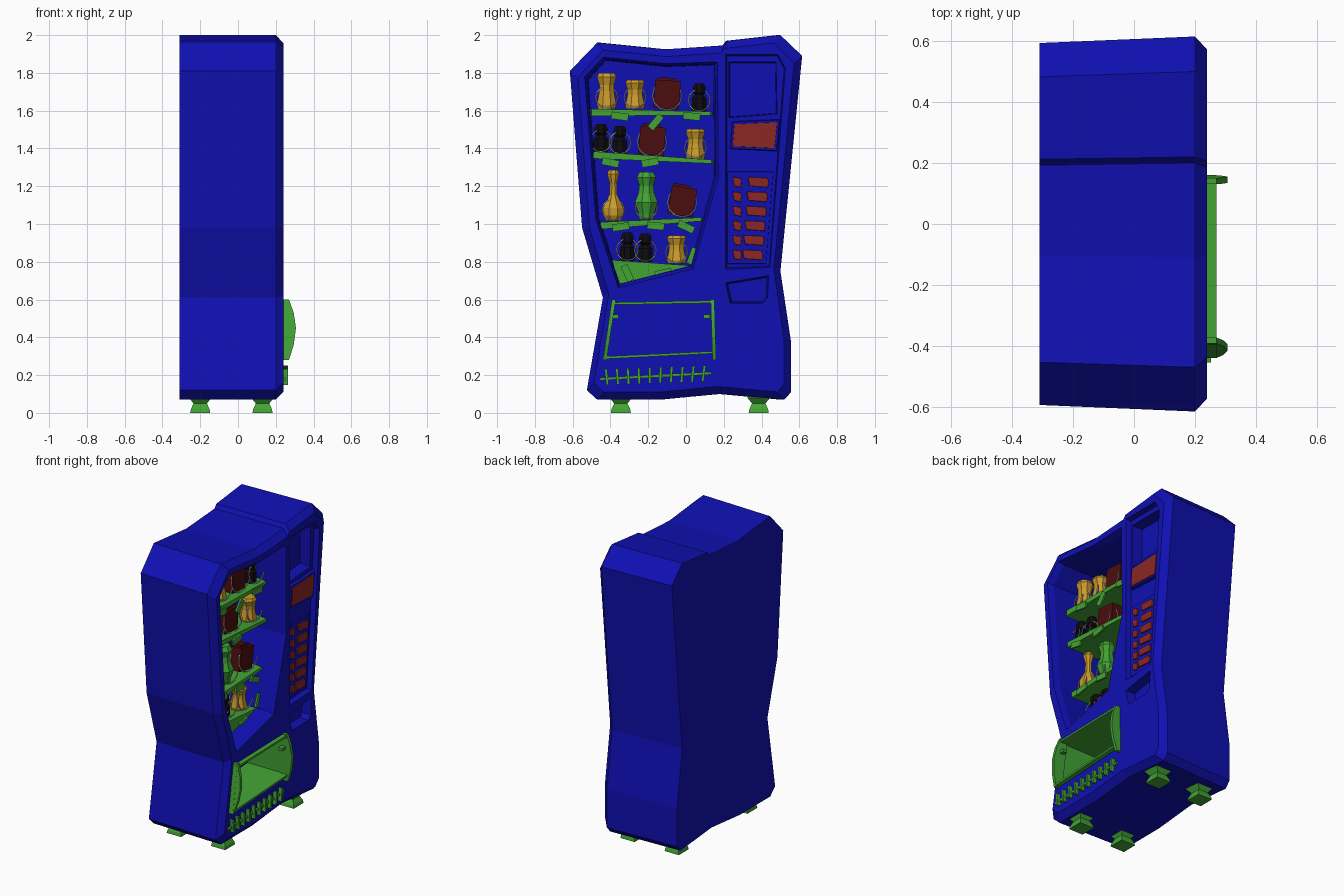
import bpy, bmesh, math
from mathutils import Matrix, Vector

cube = bpy.data.objects.get("Cube")
if cube:
    bpy.data.objects.remove(cube, do_unlink=True)


def material(name, r, g, b):
    m = bpy.data.materials.new(name)
    m.use_nodes = True
    m.diffuse_color = (r, g, b, 1)
    bsdf = m.node_tree.nodes["Principled BSDF"]
    bsdf.inputs["Base Color"].default_value = (r, g, b, 1)
    bsdf.inputs["Roughness"].default_value = 0.7
    return m


BLUE = material("cabinet blue", 0.005, 0.005, 0.45)
GREEN = material("trim green", 0.055, 0.37, 0.035)
GOLD = material("can gold", 0.6, 0.33, 0.025)
MAROON = material("box maroon", 0.07, 0.004, 0.004)
RED = material("button red", 0.26, 0.02, 0.018)
BLACK = material("bottle black", 0.004, 0.004, 0.006)


def finish(name, bm, mat):
    bmesh.ops.recalc_face_normals(bm, faces=bm.faces)
    me = bpy.data.meshes.new(name)
    bm.to_mesh(me)
    bm.free()
    me.materials.append(mat)
    ob = bpy.data.objects.new(name, me)
    bpy.context.collection.objects.link(ob)
    return ob


def loft(name, rings, mat, caps=True, loop=False):
    bm = bmesh.new()
    vs = [[bm.verts.new(p) for p in ring] for ring in rings]
    pairs = list(zip(vs, vs[1:])) + ([(vs[-1], vs[0])] if loop else [])
    for a, b in pairs:
        for i in range(len(a)):
            j = (i + 1) % len(a)
            bm.faces.new((a[i], a[j], b[j], b[i]))
    if caps and not loop:
        bm.faces.new(vs[0])
        bm.faces.new(vs[-1])
    return finish(name, bm, mat)


def scaled(poly, x, sy=1, sz=1, centre=None):
    cy, cz = centre or (sum(p[k] for p in poly) / len(poly) for k in (0, 1))
    return [(x, cy + (y - cy) * sy, cz + (z - cz) * sz) for y, z in poly]


def prism(name, poly, sections, mat, centre=None):
    return loft(name, [scaled(poly, *s, centre=centre) for s in sections], mat)


def box(name, centre, size, mat, tilt=0):
    bm = bmesh.new()
    m = Matrix.Translation(centre) @ Matrix.Rotation(math.radians(tilt), 4, "X") @ Matrix.Diagonal((*size, 1))
    bmesh.ops.create_cube(bm, size=1, matrix=m)
    return finish(name, bm, mat)


def lathe(name, profile, x, y, z, mat, sides=8, turn=0.5):
    rings = [[(x + r * math.cos((i + turn) * math.tau / sides),
               y + r * math.sin((i + turn) * math.tau / sides), z + h)
              for i in range(sides)] for r, h in profile]
    return loft(name, rings, mat)


def carve(target, cutter):
    mod = target.modifiers.new("cut", "BOOLEAN")
    mod.operation, mod.solver, mod.object = "DIFFERENCE", "EXACT", cutter
    bpy.context.view_layer.objects.active = target
    bpy.ops.object.modifier_apply(modifier=mod.name)
    bpy.data.objects.remove(cutter, do_unlink=True)


# Cabinet shell with bevelled front edge
outline = [(-.47, 1.96), (-.11, 1.925), (.2, 1.945), (.22, 1.97), (.5, 2), (.615, 1.89),
           (.5, .75), (.557, .37), (.557, .11), (.52, .07), (.18, .1), (-.14, .07),
           (-.47, .07), (-.525, .12), (-.44, .61), (-.55, .98), (-.615, 1.81)]
cabinet = prism("cabinet", outline, [(-.31, .965, 1), (.2, 1, 1), (.24, .93, .957)], BLUE, (0, 1.03))

# Display window, control panel, upper niche, coin tray and hatch recesses
window = [(-.44, 1.885), (-.1, 1.85), (.17, 1.86), (.175, 1.25), (.04, .76),
          (-.36, .66), (-.48, 1.02), (-.54, 1.78)]
carve(cabinet, prism("window_cut", window, [(.26, 1.01, 1.01), (.2, .95, .97), (-.12, .93, .96)], BLUE))
panel = [(.205, 1.9), (.49, 1.9), (.53, 1.83), (.445, .765), (.205, .755)]
carve(cabinet, prism("panel_cut", panel, [(.26, 1, 1), (.205, .93, .98)], BLUE))
niche = [(.225, 1.86), (.48, 1.86), (.485, 1.58), (.225, 1.56)]
carve(cabinet, prism("niche_cut", niche, [(.26, 1, 1), (.13, .94, .95)], BLUE))
tray = [(.205, .69), (.44, .73), (.435, .61), (.41, .58), (.23, .58)]
carve(cabinet, prism("tray_cut", tray, [(.26, 1, 1), (.18, .88, .85)], BLUE))
hatch = [(-.44, .285), (-.395, .585), (.145, .595), (.155, .315)]
carve(cabinet, prism("hatch_cut", hatch, [(.26, .99, .99), (-.04, .99, .99)], BLUE))

# Hatch tunnel lining, curved cheeks and hinge tabs
loft("hatch_frame", [scaled(hatch, -.03), scaled(hatch, .27), scaled(hatch, .27, .96, .91),
                     scaled(hatch, -.03, .96, .91)], GREEN, loop=True)
cheek = [(.22, .28), (.27, .28), (.295, .36), (.307, .45), (.295, .53), (.27, .6), (.22, .6)]
for side, y0, lean in (("right", -.44, .15), ("left", .14, -.03)):
    loft("hatch_cheek_" + side, [[(x, y0 + t + lean * (z - .28), z) for x, z in cheek]
                                 for t in (0, .02)], GREEN)
for y in (-.375, .11):
    box("hinge_tab", (.25, y, .51), (.03, .035, .02), GREEN)

# Vent rail with pegs
box("vent_rail", (.245, -.16, .195), (.015, .59, .015), GREEN, 3)
for i in range(10):
    y = -.42 + i * .057
    box("vent_peg", (.25, y, .19 + i * .002), (.03, .014, .085), GREEN, 6 - i * 1.5)

# Hourglass feet
for x in (-.2, .13):
    for y in (-.345, .385):
        lathe("foot", [(.075, 0), (.07, .02), (.05, .05), (.085, .08), (.085, .1)], x, y, 0, GREEN, 4)

# Screen with raised surround
screen = [(.255, 1.53), (.485, 1.54), (.47, 1.4), (.245, 1.41)]
prism("screen_surround", screen, [(.19, 1.12, 1.25), (.225, 1.08, 1.15)], BLUE)
prism("screen", screen, [(.22, 1, 1), (.229, .98, .97)], RED)

# Keypad backing and two columns of keys
keypad = [(.215, 1.28), (.465, 1.28), (.425, .785), (.215, .785)]
prism("keypad_plate", keypad, [(.19, 1, 1), (.212, .97, .98)], BLUE)
for row in range(6):
    z, shift = 1.22 - row * .077, row * .006
    for a, b in ((.245, .295), (.325 - shift, .44 - shift)):
        key = [(a, z + .03), (b - .012, z + .026), (b, z + .012), (b - .004, z - .028), (a + .01, z - .02)]
        prism("key", key, [(.205, 1, 1), (.221, .94, .9)], RED)

# Shelves with tilted price tags
for y0, y1, z0, z1 in ((-.51, .14, 1.59, 1.585), (-.51, .145, 1.365, 1.33), (-.46, .09, .99, 1.025)):
    slab = [(y0, z0 - .018), (y1, z1 - .01), (y1, z1 + .01), (y0, z0 + .02)]
    prism("shelf", slab, [(-.13, .97, 1), (.06, 1, 1), (.12, .97, 1)], GREEN)
prism("bottom_shelf", [(-.4, .81), (.02, .78), (-.02, .745), (-.16, .7), (-.355, .665)],
      [(-.13, 1, 1), (.12, 1, 1)], GREEN)
for y, z, tilt in ((-.35, 1.57, -8), (-.16, 1.54, 50), (.03, 1.57, -6), (-.4, 1.325, -12),
                   (-.19, 1.325, 10), (-.345, .985, 8), (-.16, .99, -5), (0, .985, -25),
                   (-.31, .74, -65), (-.12, .74, 12), (.035, .83, 70)):
    box("price_tag", (.125, y, z), (.012, .09, .038), GREEN, tilt)


# Products, each held by a wire coil
def coil(y, z, r):
    cu = bpy.data.curves.new("wire_coil", "CURVE")
    cu.dimensions, cu.bevel_depth, cu.bevel_resolution = "3D", .004, 0
    sp = cu.splines.new("POLY")
    n = 37
    sp.points.add(n - 1)
    for i, p in enumerate(sp.points):
        a = i * math.tau / 12
        p.co = (-.08 + .19 * i / n, y + r * math.cos(a), z + r * math.sin(a), 1)
    ob = bpy.data.objects.new("wire_coil", cu)
    bpy.context.collection.objects.link(ob)
    bpy.ops.object.select_all(action="DESELECT")
    ob.select_set(True)
    bpy.context.view_layer.objects.active = ob
    bpy.ops.object.convert(target="MESH")


CAN = [(.05, 0), (.055, .02), (.042, .09), (.042, .12), (.055, .16), (.045, .18)]
JAR = [(.036, 0), (.042, .01), (.042, .07), (.025, .09), (.036, .1), (.036, .13), (.025, .15)]
VASE = [(.04, 0), (.058, .03), (.058, .07), (.022, .14), (.02, .2), (.035, .25), (.025, .27)]
FLASK = [(.04, 0), (.045, .03), (.065, .09), (.045, .14), (.04, .18), (.055, .22), (.04, .25)]


def product(name, profile, mat, y, z, stretch=1):
    lathe(name, [(r, h * stretch) for r, h in profile], .04, y, z, mat)
    coil(y, z + .06, .058)


def carton(y, z, tilt, h=.15):
    box("carton", (.03, y, z + h / 2), (.1, .135, h), MAROON, tilt)
    box("carton_flap", (.03, y, z + h + .005), (.06, .09, .02), MAROON, tilt)
    coil(y, z + .07, .078)


for y, z, s in ((-.42, 1.61, 1.05), (-.27, 1.61, .85), (.05, 1.345, .88), (-.05, .79, .83)):
    product("can", CAN, GOLD, y, z, s)
for y, z in ((.07, 1.595), (-.45, 1.38), (-.35, 1.37), (-.31, .805), (-.215, .8)):
    product("jar", JAR, BLACK, y, z)
product("vase_bottle", VASE, GOLD, -.385, 1.015)
product("flask_bottle", FLASK, GREEN, -.21, 1.025)
for y, z, tilt in ((-.1, 1.61, -4), (-.18, 1.365, -5), (-.02, 1.045, -10)):
    carton(y, z, tilt)
